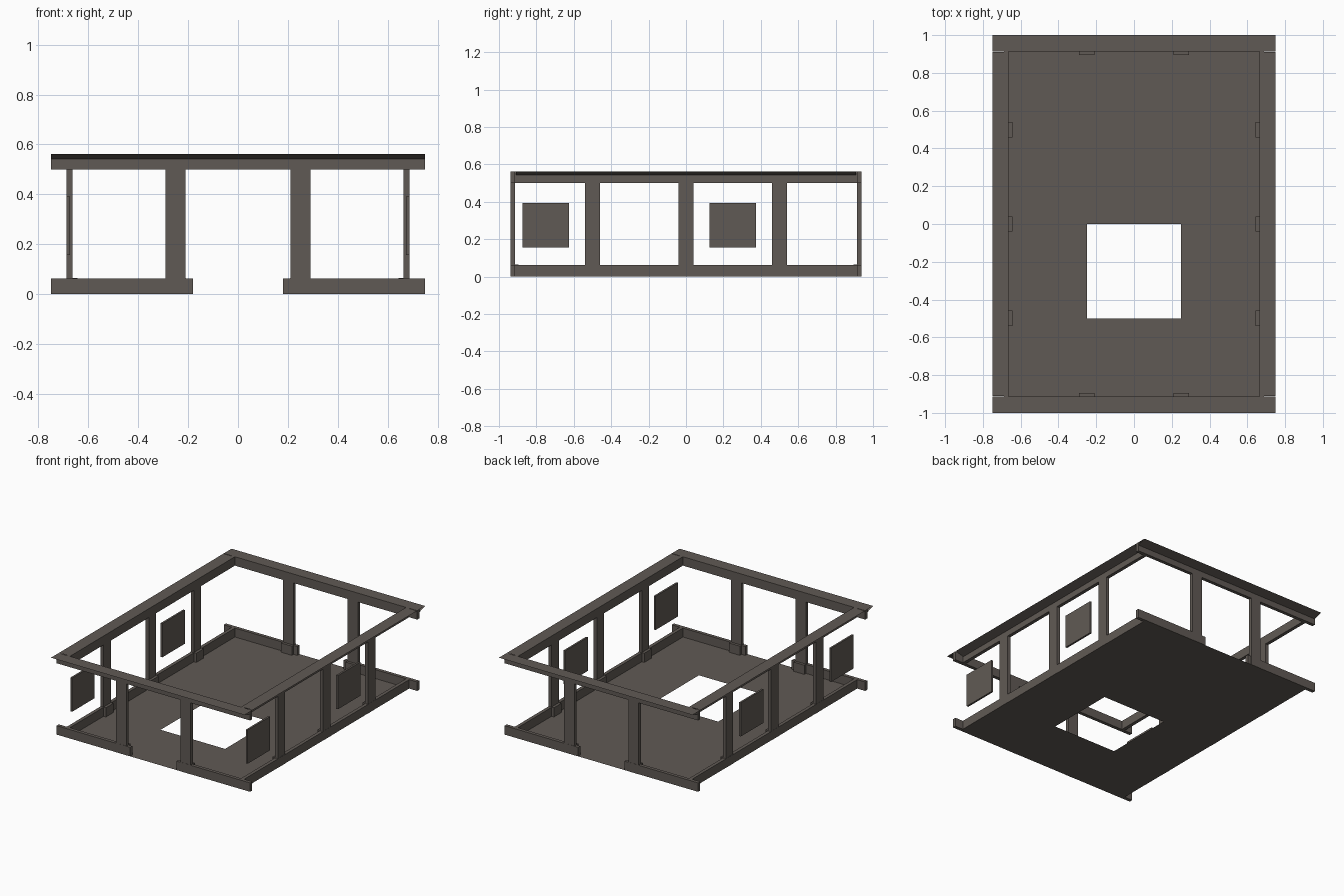
import bpy, bmesh

if "Cube" in bpy.data.objects:
    bpy.data.objects.remove(bpy.data.objects["Cube"])

WX, WY = 0.6875, 0.9375      # outer wall planes
T = 0.024                    # wall thickness
BASE, SILL, TOP = 0.0625, 0.5, 0.5625

stone = bpy.data.materials.new("warm grey stone")
stone.diffuse_color = (0.118, 0.102, 0.09, 1)
stone.use_nodes = True
stone.node_tree.nodes["Principled BSDF"].inputs["Base Color"].default_value = stone.diffuse_color


def finish(name, bm):
    mesh = bpy.data.meshes.new(name)
    bm.to_mesh(mesh)
    bm.free()
    mesh.materials.append(stone)
    obj = bpy.data.objects.new(name, mesh)
    bpy.context.collection.objects.link(obj)
    return obj


def box(name, x, y, z):
    """Box from three (low, high) ranges."""
    bm = bmesh.new()
    bmesh.ops.create_cube(bm, size=1)
    for v in bm.verts:
        v.co = [r[0] if c < 0 else r[1] for c, r in zip(v.co, (x, y, z))]
    return finish(name, bm)


def span(a, b, s):
    """Range mirrored to side s."""
    return tuple(sorted((a * s, b * s)))


def ledge(name, along_x, s, half, wall):
    """Flat top flange with a sloped underside, open at its ends."""
    bm = bmesh.new()
    profile = [(wall - T + 0.003, TOP), (wall + 0.0625, TOP), (wall, TOP - 0.02)]
    rows = []
    for e in (-half, half):
        rows.append([bm.verts.new((e, d * s, z) if along_x else (d * s, e, z))
                     for d, z in profile])
    for i in range(2):
        bm.faces.new((rows[0][i], rows[0][i + 1], rows[1][i + 1], rows[1][i]))
    bm.normal_update()
    for f in bm.faces:
        if (f.normal.z < 0) == (abs(f.normal.z) > 0.999):
            f.normal_flip()
    return finish(name, bm)


# Floor sheet with a square opening
bm = bmesh.new()
xs, ys = (-WX, -0.25, 0.25, WX), (-WY, -0.5, 0, WY)
grid = [[bm.verts.new((x, y, 0)) for y in ys] for x in xs]
for i in range(3):
    for j in range(3):
        if (i, j) != (1, 1):
            bm.faces.new((grid[i][j], grid[i + 1][j],
                          grid[i + 1][j + 1], grid[i][j + 1]))
finish("floor", bm)

for s in (-1, 1):
    # End walls: split baseboards around the doorway, top rail, pillars
    end = span(WY - T, WY, s)
    box("end_top_rail", (-0.75, 0.75), end, (SILL, TOP))
    ledge("end_ledge", True, s, 0.75, WY)
    for k in (-1, 1):
        box("end_baseboard", span(0.18, 0.75, k), end, (0, BASE))
        box("end_pillar", span(0.21, 0.29, k), end, (BASE, SILL))
        box("end_plinth", span(0.209, 0.291, k),
            span(WY - 0.043, WY + 0.001, s), (0, BASE + 0.002))

    # Side walls: baseboard, top rail, pillars and hanging panels
    side = span(WX - T, WX, s)
    inner = WY - T
    box("side_baseboard", side, (-inner, inner), (0, BASE))
    box("side_top_rail", side, (-inner, inner), (SILL, TOP))
    ledge("side_ledge", False, s, inner - 0.004, WX)
    for y in (-0.5, 0, 0.5):
        box("side_pillar", side, (y - 0.04, y + 0.04), (BASE, SILL))
        box("side_plinth", span(WX - 0.043, WX + 0.001, s),
            (y - 0.041, y + 0.041), (0, BASE + 0.002))
    for y in (-0.75, 0.25):
        box("wall_panel", span(WX - 0.0135, WX, s),
            (y - 0.125, y + 0.125), (0.156, 0.392))
